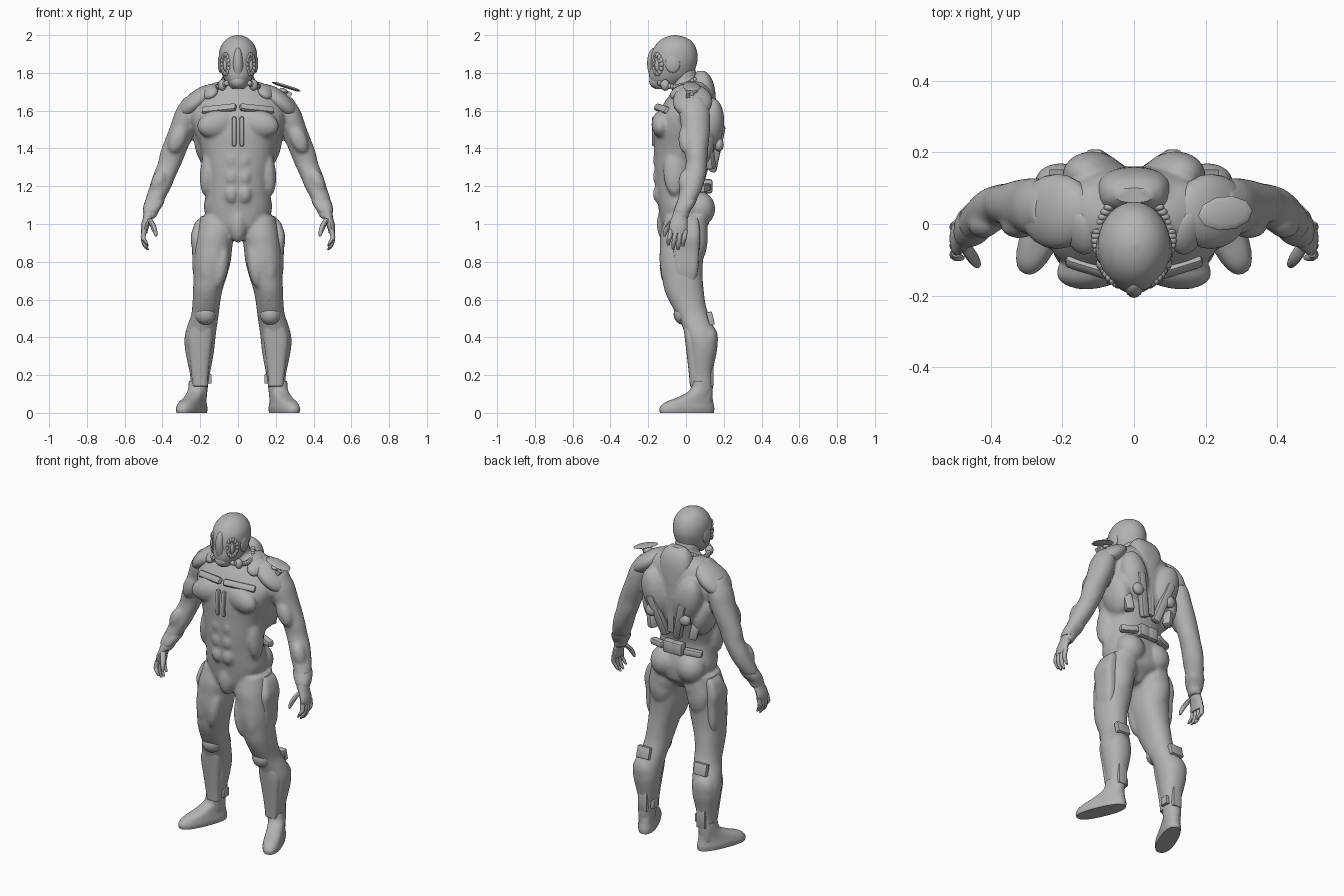
import bpy, bmesh, math
from mathutils import Matrix, Vector, Euler

suit = bpy.data.materials.new("suit_grey")
suit.diffuse_color = (0.45, 0.45, 0.45, 1)


def spline(rings, steps=4):
    """Catmull-Rom interpolation between cross-sections."""
    out, last = [], len(rings) - 1
    for i in range(last):
        a, b, c, d = (rings[max(0, min(last, j))] for j in (i - 1, i, i + 1, i + 2))
        for s in range(steps):
            t = s / steps
            out.append([0.5 * (2*q + (r - p)*t + (2*p - 5*q + 4*r - w)*t*t + (3*q - p - 3*r + w)*t**3)
                        for p, q, r, w in zip(a, b, c, d)])
    return out + [list(rings[-1])]


def loft(bm, rings, n=28, power=2, mat=Matrix()):
    """Rings are (x, y, z, x radius, y radius), horizontal sections."""
    rows = []
    for x, y, z, rx, ry in spline(rings):
        row = []
        for k in range(n):
            c, s = math.cos(2*math.pi*k/n), math.sin(2*math.pi*k/n)
            c = math.copysign(abs(c)**(2/power), c)
            s = math.copysign(abs(s)**(2/power), s)
            row.append(bm.verts.new(mat @ Vector((x + rx*c, y + ry*s, z))))
        rows.append(row)
    for a, b in zip(rows, rows[1:]):
        for k in range(n):
            bm.faces.new((a[k], a[(k+1) % n], b[(k+1) % n], b[k]))
    bm.faces.new(rows[0][::-1])
    bm.faces.new(rows[-1])


def place(loc, scale, rot):
    return Matrix.LocRotScale(Vector(loc), Euler(rot), Vector(scale))


def blob(bm, loc, scale, rot=(0, 0, 0)):
    bmesh.ops.create_uvsphere(bm, u_segments=20, v_segments=12, radius=1, matrix=place(loc, scale, rot))


def box(bm, loc, size, rot=(0, 0, 0)):
    bmesh.ops.create_cube(bm, size=1, matrix=place(loc, size, rot))


def finish(name, bm, mirror=True, fuse=0, bevel=0):
    bmesh.ops.recalc_face_normals(bm, faces=bm.faces[:])
    me = bpy.data.meshes.new(name)
    bm.to_mesh(me)
    bm.free()
    me.materials.append(suit)
    ob = bpy.data.objects.new(name, me)
    bpy.context.collection.objects.link(ob)
    bpy.context.view_layer.objects.active = ob
    ob.select_set(True)
    if bevel:
        m = ob.modifiers.new("Bevel", 'BEVEL')
        m.width, m.segments = bevel, 2
    if mirror:
        ob.modifiers.new("Mirror", 'MIRROR').use_mirror_merge = False
    if fuse:
        m = ob.modifiers.new("Remesh", 'REMESH')
        m.mode, m.voxel_size = 'VOXEL', fuse
        m = ob.modifiers.new("Smooth", 'SMOOTH')
        m.factor, m.iterations = 0.5, 4
    for m in list(ob.modifiers):
        bpy.ops.object.modifier_apply(modifier=m.name)
    bpy.ops.object.shade_smooth_by_angle(angle=math.radians(40))
    ob.select_set(False)


# body: torso, arms, legs and muscles fused into one skin
bm = bmesh.new()
torso = [(.92, -.10, .04, .03), (.96, -.125, .08, .09), (1.0, -.135, .12, .15), (1.08, -.145, .13, .18),
         (1.15, -.155, .115, .172), (1.22, -.162, .10, .166), (1.3, -.168, .12, .178),
         (1.4, -.17, .15, .2), (1.5, -.17, .16, .235), (1.58, -.15, .16, .25),
         (1.65, -.11, .155, .22), (1.7, -.075, .145, .17), (1.75, -.05, .12, .11)]
loft(bm, [(0, (f + b)/2, z, w, (b - f)/2) for z, f, b, w in torso], 40, 2.3)
loft(bm, [(.235, .04, 1.67, .05, .06), (.265, .045, 1.6, .065, .08), (.288, .05, 1.52, .07, .078),
          (.315, .055, 1.45, .07, .068), (.343, .055, 1.38, .068, .06), (.362, .055, 1.32, .063, .057),
          (.388, .045, 1.26, .061, .06), (.41, .03, 1.2, .058, .06), (.435, .01, 1.14, .052, .052),
          (.455, -.015, 1.08, .043, .044), (.47, -.03, 1.03, .034, .042)])
loft(bm, [(.11, 0, 1.04, .09, .11), (.12, -.01, .95, .1, .125), (.13, -.02, .88, .1, .118),
          (.137, -.025, .8, .098, .115), (.148, -.02, .72, .088, .108), (.16, -.01, .65, .078, .104),
          (.168, .01, .58, .073, .093), (.175, .035, .52, .073, .085), (.19, .062, .46, .079, .082),
          (.201, .08, .4, .082, .084), (.203, .088, .34, .078, .078), (.202, .085, .27, .066, .067),
          (.202, .082, .2, .052, .058), (.205, .085, .13, .045, .058), (.21, .085, .05, .042, .05)], 28, 2.2)
for loc, scale, rot in [
        ((.105, -.12, 1.53), (.115, .06, .075), (0, .2, -.2)),      # chest
        ((.11, .13, 1.52), (.085, .072, .15), (-.1, .25, 0)),       # shoulder blade
        ((.09, .075, 1.08), (.085, .08, .09), (0, 0, 0)),           # seat
        ((.13, .055, .92), (.075, .06, .13), (0, 0, 0)),            # back of thigh
        ((.165, -.06, .77), (.055, .075, .13), (0, 0, 0)),          # front of thigh
        ((.09, -.09, .78), (.04, .05, .12), (0, -.15, 0)),
        ((.16, -.06, 1.28), (.04, .06, .13), (0, -.1, 0)),          # flank
        ((.17, .05, 1.42), (.06, .1, .13), (0, .2, 0)),
        ((0, -.1, 1.0), (.05, .055, .1), (0, 0, 0)),
        ((.32, -.005, 1.45), (.045, .035, .08), (0, -.4, 0)),       # upper arm
        ((.42, .0, 1.22), (.04, .04, .07), (0, -.3, 0)),            # forearm
        ((.205, .12, .39), (.07, .05, .08), (0, 0, 0)),             # calf
        ((.14, .03, 1.68), (.12, .09, .055), (0, .55, 0))]:         # trapezius
    blob(bm, loc, scale, rot)
for z in (1.16, 1.25, 1.34):                                        # stomach muscles
    blob(bm, (.035, -.145, z), (.036, .03, .05))
loft(bm, [(0, .02, 1.62, .09, .09), (0, .0, 1.72, .075, .075), (0, -.02, 1.82, .07, .07)])
finish("body_suit", bm, fuse=.01)

# hands: palm, four fingers, thumb
bm = bmesh.new()
loft(bm, [(.468, -.028, 1.07, .03, .036), (.478, -.035, 1.03, .026, .042), (.492, -.04, .99, .022, .048),
          (.497, -.042, .95, .016, .045)], 16)
for i, low in enumerate((.885, .866, .862, .88)):
    y = -.08 + i*.026
    loft(bm, [(.496, y, .97, .013, .013), (.502, y - .006, .93, .013, .013),
              (.493, y - .012, low + .025, .012, .012), (.478, y - .014, low, .006, .007)], 10)
loft(bm, [(.472, -.06, 1.03, .015, .018), (.452, -.09, .995, .016, .018), (.44, -.108, .96, .013, .014),
          (.434, -.115, .935, .006, .007)], 10)
finish("hands", bm)

# boots, toes turned out
bm = bmesh.new()
turn = Matrix.Translation((.245, .005, 0)) @ Matrix.Rotation(math.radians(23), 4, 'Z')
loft(bm, [(0, 0, 0, .052, .152), (0, 0, .025, .055, .154), (0, .012, .055, .05, .136), (0, .05, .085, .047, .093),
          (0, .08, .12, .047, .06), (0, .087, .17, .046, .053)], 28, 2.4, turn)
finish("boots", bm)

# helmet
bm = bmesh.new()
skull = [(1.715, -.165, -.09, .03), (1.74, -.182, -.03, .055), (1.78, -.195, .03, .08), (1.83, -.19, .052, .096),
         (1.88, -.188, .062, .102), (1.93, -.172, .053, .095), (1.97, -.14, .028, .07),
         (1.992, -.1, -.015, .038), (2.0, -.062, -.055, .005)]
loft(bm, [(0, (f + b)/2, z, w, (b - f)/2) for z, f, b, w in skull], 36)
finish("helmet", bm, mirror=False)

# mask: snout ridge, brow, eye rims and lenses
bm = bmesh.new()
blob(bm, (0, -.155, 1.835), (.032, .05, .1), (.12, 0, 0))
blob(bm, (0, -.15, 1.755), (.045, .045, .04))
for k in range(14):
    a = 2*math.pi*k/14
    z, x = 1.845 + .05*math.sin(a), .066 + .02*math.cos(a)
    y = -.065 - .115*math.sqrt(max(0, 1 - (x/.103)**2))
    blob(bm, (x, y, z), (.009, .012, .014))
blob(bm, (.064, -.148, 1.84), (.013, .02, .034), (0, 0, .6))
blob(bm, (.093, -.07, 1.85), (.014, .04, .05))
finish("face_mask", bm)

# breathing hoses built from overlapping ribs
bm = bmesh.new()
for k in range(16):
    t = k/15
    blob(bm, (.06 + .045*math.sin(math.pi*t), -.14 + .2*t, 1.745 - .03*math.sin(math.pi*t) + .025*t),
         (.015, .011, .015))
blob(bm, (.083, -.11, 1.735), (.023, .024, .03))
finish("hoses", bm)

# raised collar behind the neck
bm = bmesh.new()
loft(bm, [(0, .09, 1.58, .07, .07), (0, .09, 1.66, .1, .068), (0, .088, 1.73, .1, .062),
          (0, .085, 1.78, .082, .045), (0, .08, 1.81, .05, .02)], 28, 2.6)
finish("collar", bm, mirror=False)

# shoulder pads
bm = bmesh.new()
blob(bm, (.215, .035, 1.65), (.125, .105, .055), (0, .68, 0))
blob(bm, (.15, -.02, 1.70), (.05, .07, .03), (.4, .6, 0))
finish("shoulder_pads", bm)

# chest yoke and front seam strip
bm = bmesh.new()
box(bm, (.1, -.128, 1.61), (.19, .03, .04), (-.6, .1, .3))
box(bm, (.02, -.166, 1.49), (.024, .03, .16))
finish("chest_plates", bm, bevel=.012)

# back harness, spine strip and belt pouch
bm = bmesh.new()
box(bm, (.075, .165, 1.4), (.05, .04, .26), (-.2, .3, 0))
box(bm, (.145, .125, 1.34), (.05, .05, .1), (0, .2, -.5))
box(bm, (.03, .115, 1.2), (.07, .05, .075))
box(bm, (.12, .1, 1.19), (.11, .04, .04), (0, .1, -.35))
box(bm, (.01, .14, 1.45), (.03, .03, .3))
finish("back_harness", bm, bevel=.012)
bm = bmesh.new()
blob(bm, (.115, .175, 1.42), (.036, .025, .036))
finish("back_discs", bm)

# thigh plates and hip pouches
bm = bmesh.new()
loft(bm, [(.19, .0, .70, .04, .05), (.198, .0, .76, .042, .065), (.2, .0, .86, .043, .07),
          (.203, .0, .93, .047, .075), (.19, .01, 1.0, .04, .06), (.175, .01, 1.03, .03, .05)], 24, 3.5)
finish("thigh_plates", bm)

# knee pads and lower leg guards
bm = bmesh.new()
blob(bm, (.165, -.05, .64), (.055, .055, .075), (.2, 0, 0))
blob(bm, (.172, -.015, .52), (.055, .05, .055), (.3, 0, 0))
finish("knee_pads", bm)
bm = bmesh.new()
loft(bm, [(.2, .055, .14, .04, .034), (.202, .052, .2, .045, .036), (.202, .045, .3, .056, .04),
          (.2, .035, .4, .066, .042), (.19, .02, .47, .05, .035)], 24, 3)
box(bm, (.2, .125, .2), (.06, .04, .12))
box(bm, (.195, .13, .5), (.085, .03, .07), (.25, 0, 0))
box(bm, (.155, .09, .18), (.03, .05, .05))
finish("shin_guards", bm, bevel=.004)

# wrist cuffs
bm = bmesh.new()
loft(bm, [(.438, .008, 1.13, .05, .05), (.447, -.003, 1.105, .051, .05), (.459, -.018, 1.075, .044, .045),
          (.464, -.022, 1.06, .038, .041)], 20, 2.5)
finish("wrist_cuffs", bm)

# shoulder-mounted device on one side only
bm = bmesh.new()
loft(bm, [(0, 0, -.007, .06, .03), (0, 0, 0, .08, .048), (0, 0, .008, .06, .035)], 10, 2,
     place((.255, .03, 1.727), (1, 1, 1), (0, .3, .1)))
blob(bm, (.24, .03, 1.705), (.025, .032, .014), (0, .3, 0))
box(bm, (.25, .03, 1.675), (.02, .025, .06), (0, .3, 0))
box(bm, (.27, .01, 1.685), (.025, .02, .03), (0, .6, 0))
box(bm, (.235, .05, 1.68), (.02, .02, .04), (0, -.3, 0))
finish("shoulder_device", bm, mirror=False)
